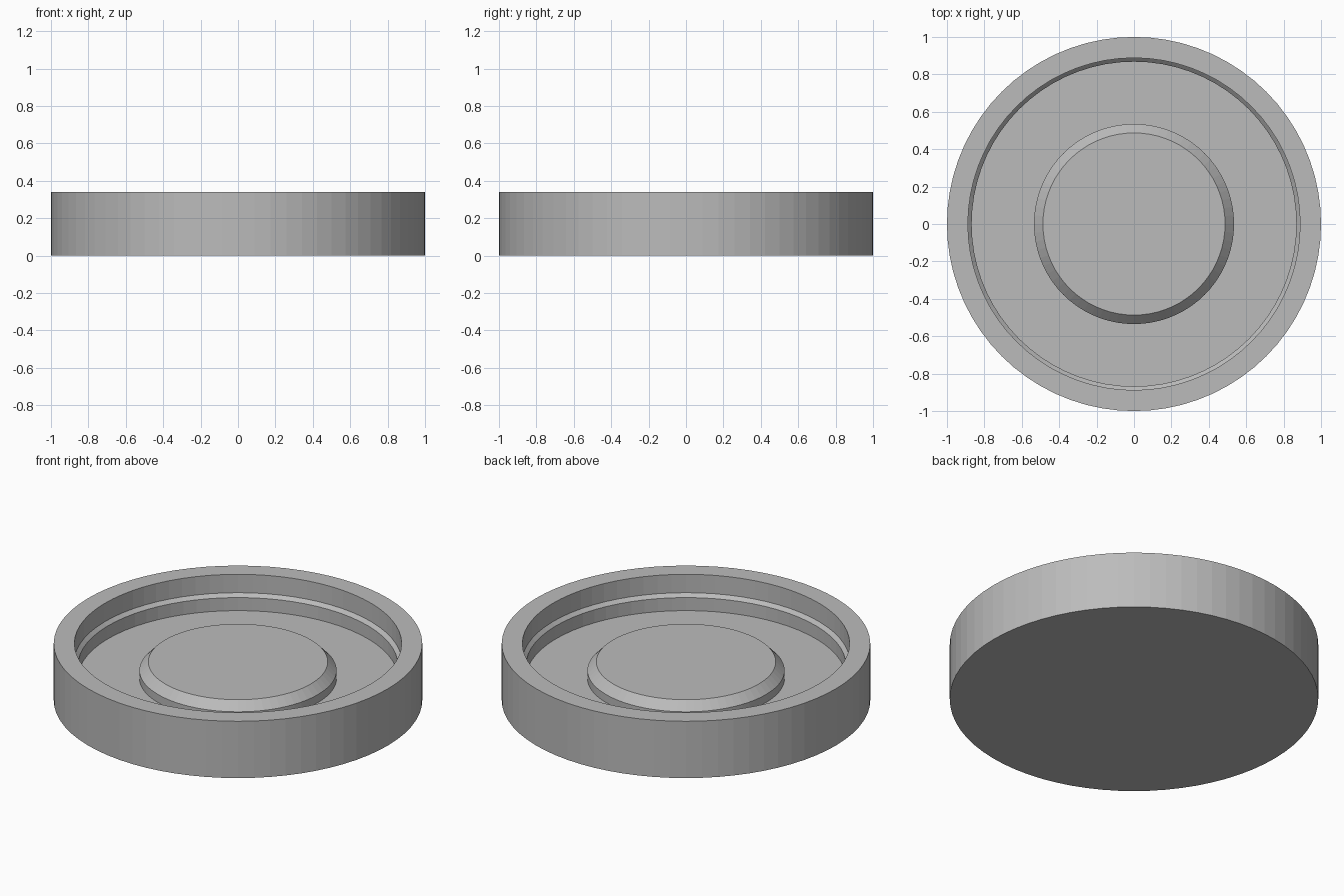
import bpy
import bmesh
from math import radians, tau
from mathutils import Matrix, Vector

cube = bpy.data.objects.get("Cube")
if cube:
    bpy.data.objects.remove(cube, do_unlink=True)

SEGMENTS = 72

grey = bpy.data.materials.new("plain grey")
grey.use_nodes = True
grey.diffuse_color = (0.5, 0.5, 0.5, 1)
grey.node_tree.nodes["Principled BSDF"].inputs["Base Color"].default_value = grey.diffuse_color


def lathe(name, profile):
    """Turn a (radius, height) profile around the z axis."""
    bm = bmesh.new()
    verts = [bm.verts.new((r, 0, z)) for r, z in profile]
    edges = [bm.edges.new(pair) for pair in zip(verts, verts[1:])]
    bmesh.ops.spin(bm, geom=verts + edges, cent=(0, 0, 0), axis=(0, 0, 1),
                   angle=tau, steps=SEGMENTS, use_merge=True)
    bmesh.ops.remove_doubles(bm, verts=bm.verts, dist=0.0001)
    bmesh.ops.recalc_face_normals(bm, faces=bm.faces)
    mesh = bpy.data.meshes.new(name)
    bm.to_mesh(mesh)
    bm.free()
    mesh.materials.append(grey)
    obj = bpy.data.objects.new(name, mesh)
    bpy.context.collection.objects.link(obj)
    return obj


# Round tray with a stepped inner wall and a raised, chamfered centre disc
lathe("round_tray", [
    (0, 0), (1, 0), (1, 0.34),            # underside and outer wall
    (0.888, 0.34), (0.888, 0.23),         # rim and upper inner wall
    (0.868, 0.21), (0.868, 0.132),        # sloped ledge and lower inner wall
    (0.535, 0.132), (0.535, 0.18),        # floor and disc side
    (0.487, 0.23), (0, 0.23),             # disc chamfer and top
])
